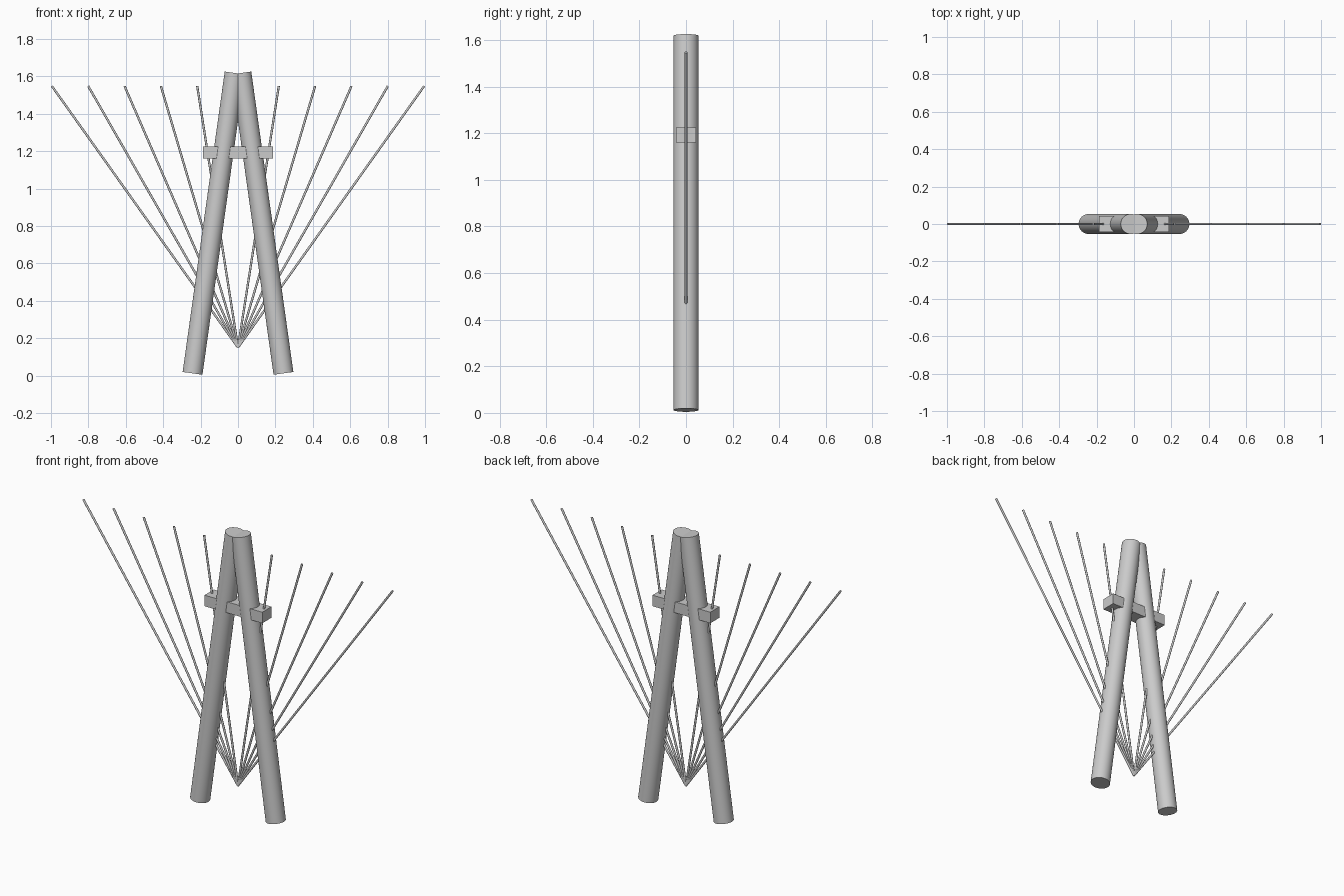
import bpy
import math
from mathutils import Vector

if "Cube" in bpy.data.objects:
    bpy.data.objects.remove(bpy.data.objects["Cube"])


def rod(name, start, end, radius, sides):
    """Smooth-sided, flat-capped cylinder between two points."""
    a, b = Vector(start), Vector(end)
    bpy.ops.mesh.primitive_cylinder_add(
        vertices=sides, radius=radius, depth=(b - a).length, location=(a + b) / 2)
    ob = bpy.context.object
    ob.name = name
    ob.rotation_euler = (0, math.atan2(b.x - a.x, b.z - a.z), 0)
    bpy.ops.object.shade_smooth_by_angle(angle=math.radians(40))
    return ob


for side, sign in (("left", -1), ("right", 1)):
    # Leaning leg, crossing into its twin at the top
    rod(f"{side}_leg", (sign * 0.243, 0, 0.012), (sign * 0.018, 0, 1.618), 0.0535, 48)
    # Fan of thin rods meeting at one low point
    for i in range(5):
        rod(f"{side}_fan_rod_{i + 1}", (0, 0, 0.15),
            (sign * (0.218 + 0.1943 * i), 0, 1.548), 0.006, 16)

# Crossbar running through both legs
bpy.ops.mesh.primitive_cube_add(size=1, location=(0, 0, 1.192))
bar = bpy.context.object
bar.name = "crossbar"
bar.scale = (0.372, 0.085, 0.064)
bpy.ops.object.transform_apply(location=False, rotation=False, scale=True)
